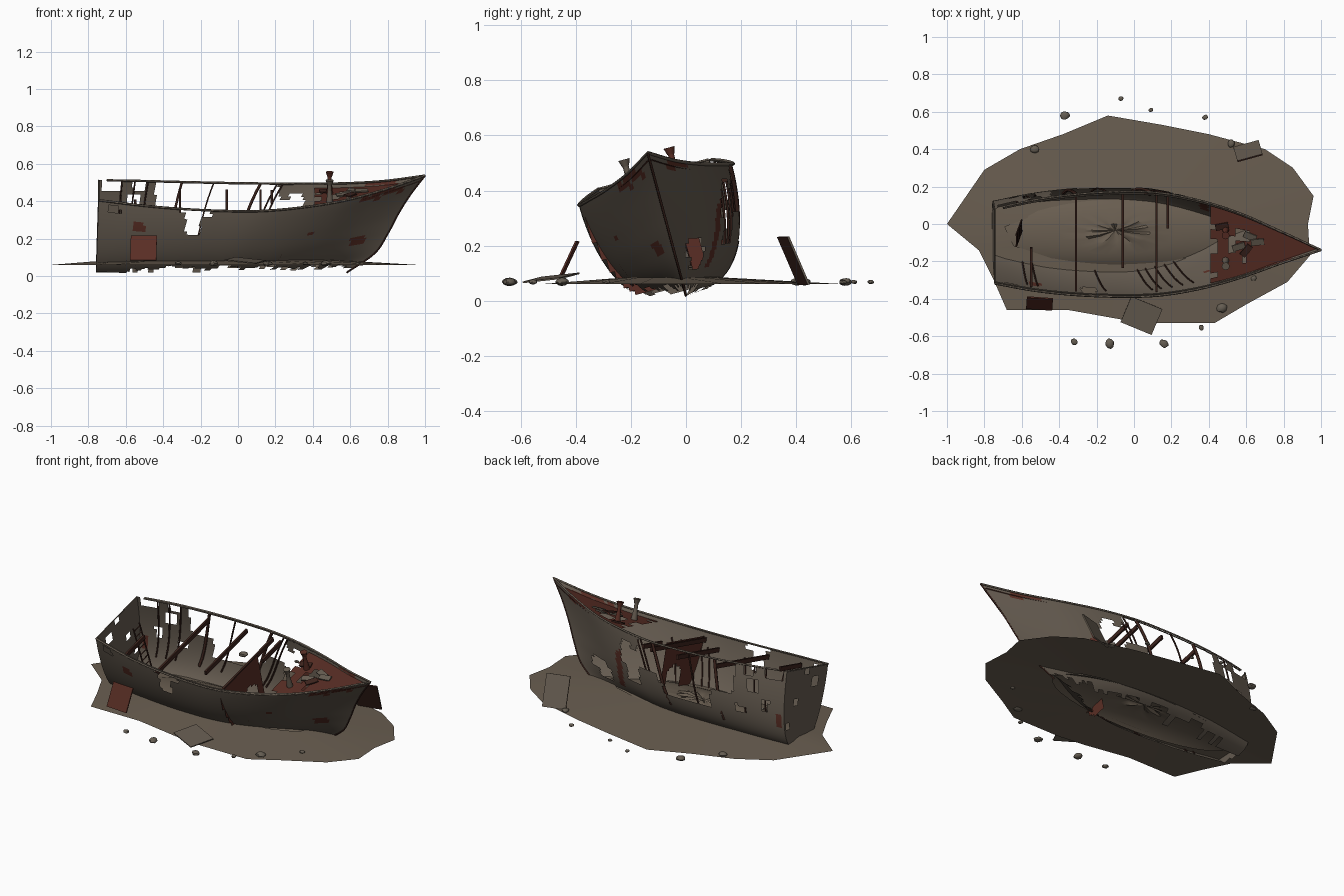
import bpy, bmesh, math, random
from mathutils import Matrix, Vector

random.seed(4)
if "Cube" in bpy.data.objects:
    bpy.data.objects.remove(bpy.data.objects["Cube"])


def material(name, rgb):
    m = bpy.data.materials.new(name)
    m.use_nodes = True
    m.diffuse_color = (*rgb, 1)
    bsdf = m.node_tree.nodes["Principled BSDF"]
    bsdf.inputs["Base Color"].default_value = (*rgb, 1)
    bsdf.inputs["Roughness"].default_value = 0.9
    return m


PLATE = material("weathered plating", (.13, .105, .08))
RUST = material("rust red", (.10, .027, .018))
DARK = material("dark rusted timber", (.045, .017, .012))
SAND = material("sand", (.14, .11, .08))
STONE = material("stone", (.13, .11, .085))

# The wreck heels over towards the front
HEEL = Matrix.Translation((0, 0, .018)) @ Matrix.Rotation(math.radians(15), 4, 'X')


def spline(vals, f):
    """Smooth curve through evenly spaced values, f from 0 to 1."""
    n = len(vals) - 1
    i = min(int(f * n), n - 1)
    t = f * n - i
    b, c = vals[i], vals[i + 1]
    a = vals[i - 1] if i else 2 * b - c
    d = vals[i + 2] if i + 2 <= n else 2 * c - b
    return b + .5 * t * (c - a + t * (2*a - 5*b + 4*c - d + t * (3*(b - c) + d - a)))


def sheer(u):
    return spline([.457, .441, .428, .42, .418, .428, .447, .484, .538], u)


def half_width(u):
    return max(0, spline([.207, .252, .279, .29, .285, .246, .18, .09, 0], u))


def hull_x(u, t):
    stern = -.76 + .015 * t
    return stern + u * (spline([.58, .73, .80, .855, .92, 1], t) - stern)


def hull(side, u, t, inset=1.0):
    """Local point on the hull; side is -1 (front) to 1 (back)."""
    q = .345 + .5 * max(0, (u - .6) / .4) ** 1.5
    section = (1 - (1 - t) ** 2) ** q
    return Vector((hull_x(u, t), side * inset * half_width(u) * section, t * sheer(u)))


def station(x):
    return (x + .745) / 1.745


def finish(name, bm, mats, smooth=False):
    me = bpy.data.meshes.new(name)
    bm.to_mesh(me)
    bm.free()
    ob = bpy.data.objects.new(name, me)
    bpy.context.collection.objects.link(ob)
    for m in mats:
        me.materials.append(m)
    if smooth:
        bpy.ops.object.select_all(action='DESELECT')
        ob.select_set(True)
        bpy.context.view_layer.objects.active = ob
        bpy.ops.object.shade_smooth_by_angle(angle=math.radians(35))


def sheet(name, point, nu, nv, keep, mats, tint=lambda c: 0, smooth=True, flip=False):
    """Grid of plates; keep() drops broken cells and tint() picks a colour."""
    bm = bmesh.new()
    g = [[bm.verts.new(HEEL @ point(i / nu, j / nv)) for j in range(nv + 1)]
         for i in range(nu + 1)]
    for i in range(nu):
        for j in range(nv):
            q = [g[i][j], g[i + 1][j], g[i + 1][j + 1], g[i][j + 1]]
            c = point((i + .5) / nu, (j + .5) / nv)
            if keep(c, i, j):
                f = bm.faces.new(q[::-1] if flip else q)
                f.material_index = tint(c)
    bmesh.ops.delete(bm, geom=[v for v in bm.verts if not v.link_faces], context='VERTS')
    finish(name, bm, mats, smooth)


def inside(c, rects):
    return any(a < c.x < b and lo < c.z < hi for a, b, lo, hi in rects)


def box(name, size, matrix, mats, tint=lambda n: 0):
    bm = bmesh.new()
    bmesh.ops.create_cube(bm, size=1, matrix=matrix @ Matrix.Diagonal((*size, 1)))
    bm.normal_update()
    for f in bm.faces:
        f.material_index = tint(f.normal)
    finish(name, bm, mats)


def tube(name, pts, r, mat):
    cu = bpy.data.curves.new(name, 'CURVE')
    cu.dimensions = '3D'
    cu.bevel_depth = r
    cu.bevel_resolution = 0
    cu.use_fill_caps = True
    s = cu.splines.new('POLY')
    s.points.add(len(pts) - 1)
    for p, co in zip(s.points, pts):
        p.co = (*(HEEL @ Vector(co)), 1)
    cu.materials.append(mat)
    ob = bpy.data.objects.new(name, cu)
    bpy.context.collection.objects.link(ob)
    bpy.ops.object.select_all(action='DESELECT')
    ob.select_set(True)
    bpy.context.view_layer.objects.active = ob
    bpy.ops.object.convert(target='MESH')


# Hull sides: missing plates and rust patches as x and height ranges
holes = {-1: [(-.28, -.2, .29, .5), (-.2, -.14, .385, .5), (-.32, -.28, .40, .43),
              (-.69, -.63, .40, .43)],
         1: [(-.44, .22, .25, .5), (-.3, .02, .14, .5), (-.1, .06, .2, .5), (-.73, -.62, .40, .5),
             (-.6, -.53, .3, .36), (-.56, -.5, .38, .5), (-.66, -.62, .2, .26), (-.52, -.46, .16, .2),
             (.5, .64, .13, .19), (.46, .57, .09, .15), (.2, .3, .14, .33), (.28, .35, .24, .38)]}
rusty = {-1: [(-.56, -.5, .29, .35), (.6, .68, .17, .22), (.37, .4, .26, .28),
              (.72, .88, .455, .49), (.66, .76, .43, .46)],
         1: [(.35, .40, .08, .3), (.62, .84, .455, .5), (-.745, -.71, .13, .2)]}
ragged = [.02 if k < 6 else random.uniform(.03, .06) for k in range(50)]
for side, label in ((-1, "front"), (1, "back")):
    sheet(label + "_hull_side", lambda u, t: hull(side, u, t ** 1.3), 96, 30,
          lambda c, i, j: (HEEL @ c).z > ragged[i // 2] and not inside(c, holes[side]),
          [PLATE, RUST], lambda c: int(inside(c, rusty[side])), flip=side > 0)

# Transom with a few missing plates
sheet("transom", lambda v, t: hull(2 * v - 1, 0, t), 20, 24,
      lambda c, i, j: (HEEL @ c).z > .03 and not (
          (3 < i < 7 and 17 < j < 21) or (12 < i < 15 and 12 < j < 15)
          or (8 < i < 11 and j > 21) or (16 < i < 19 and 5 < j < 8)),
      [PLATE], smooth=False, flip=True)

# Rails, stern rail and stem post
STEPS = [k / 40 for k in range(41)]
for side, label, first in ((-1, "front", 0), (1, "back", 1)):
    tube(label + "_rail", [hull(side, u, 1) for u in STEPS[first:]], .006, PLATE)
    tube(label + "_rail_edge", [hull(side, u, 1, .96) for u in STEPS[first:-1]], .004, PLATE)
tube("stern_rail", [hull(-1, 0, 1), hull(1, 0, 1)], .004, PLATE)
tube("stem_post", [hull(0, 1, t) for t in STEPS], .005, DARK)

# Ribs: full height on the open back side, stubs on the front side
for x in (-.62, -.55, -.48, -.3, -.13, .12, .21, .24):
    r = .009 if x in (-.3, .12) else .005
    tube("back_rib", [hull(1, station(x), .2 + .8 * k / 8, .97) for k in range(9)], r, DARK)
for x in (-.56, -.5, -.12, .14, .19, .25, .31, .37):
    tube("front_rib", [hull(-1, station(x), .2 + .6 * k / 8, .98) for k in range(9)], .004, DARK)

# Deck beams, some snapped short
for x, a, b in ((-.55, -1, -.1), (-.31, -1, 1), (-.06, -.5, 1), (.12, -1, 1), (.18, .3, 1)):
    u = station(x)
    w, h = half_width(u) * .96, sheer(u) - .045
    box("deck_beam", (.012, (b - a) * w, .026),
        HEEL @ Matrix.Translation((x, (a + b) / 2 * w, h)), [DARK])

# Broken bulkhead with a doorway
sheet("bulkhead", lambda v, t: Vector((.135, -.28 + .38 * v, .05 + .34 * t)), 22, 20,
      lambda c, i, j: abs(c.y) < half_width(.5) * (1 - (1 - c.z / .42) ** 2) ** .345
      and math.hypot((c.y + .02) / .075, max(0, c.z - .17) / .08) > 1,
      [RUST], smooth=False)


# Foredeck, ragged at its open edge
def foredeck(u, v):
    s = station(.41) + (.985 - station(.41)) * u
    p = hull(2 * v - 1, s, 1, .95)
    return Vector((p.x, p.y, p.z - .022))


deck_gaps = [(.50, .55, -.04, .04), (.55, .62, .02, .08), (.57, .60, -.1, -.02), (.41, .45, -.06, .02)]
sheet("foredeck", foredeck, 30, 16,
      lambda c, i, j: not any(a < c.x < b and lo < c.y < hi for a, b, lo, hi in deck_gaps)
      and not (i < 2 and j % 5 == 1), [RUST], smooth=False)
for x, y, a, mat in ((.56, -.01, .3, PLATE), (.62, .05, -.4, PLATE), (.6, -.03, .9, DARK),
                     (.66, .02, .1, PLATE), (.47, .1, .2, DARK)):
    box("deck_debris", (.07, .035, .008), HEEL @ Matrix.Translation((x, y, sheer(station(x)) - .012))
        @ Matrix.Rotation(a, 4, 'Z') @ Matrix.Rotation(.15, 4, 'X'), [mat])

# Two mooring bollards
for y, mat in ((.08, RUST), (-.09, PLATE)):
    bm = bmesh.new()
    for r1, r2, lo, hi in ((.019, .011, .41, .48), (.011, .011, .48, .51), (.013, .021, .51, .536)):
        bmesh.ops.create_cone(bm, cap_ends=True, segments=12, radius1=r1, radius2=r2, depth=hi - lo,
                              matrix=HEEL @ Matrix.Translation((.49, y, (lo + hi) / 2)))
    finish("bollard", bm, [mat], True)

# Ladder by the transom
for y in (-.01, .05):
    tube("ladder_side", [(-.6, y, .1), (-.63, y, .42)], .005, DARK)
for k in range(8):
    f = (k + .5) / 8
    tube("ladder_rung", [(-.6 - .03 * f, y, .1 + .32 * f) for y in (-.01, .05)], .004, DARK)

# Sand sheet around the hull
outline = [(-1, 0), (-.8, .29), (-.61, .4), (-.38, .48), (-.14, .58), (.15, .53), (.4, .48),
           (.7, .4), (.85, .3), (.96, .15), (.93, 0), (.94, -.17), (.82, -.31), (.6, -.43),
           (.43, -.53), (.1, -.53), (-.07, -.51), (-.35, -.46), (-.68, -.46), (-.75, -.3), (-.83, -.14)]
bm = bmesh.new()
rings = []
for x, y in outline:
    a = math.atan2((y + .045) / .17, (x + .08) / .62)
    inner = Vector((-.08 + .62 * math.cos(a), -.045 + .17 * math.sin(a), .085))
    rings.append((bm.verts.new((x, y, .06)), bm.verts.new(inner)))
for k, (o, i) in enumerate(rings):
    o2, i2 = rings[(k + 1) % len(rings)]
    bm.faces.new((o, i, i2, o2))
bmesh.ops.recalc_face_normals(bm, faces=bm.faces)
finish("sand_sheet", bm, [SAND], True)

# Sand drift inside the hull, creased around its middle
bm = bmesh.new()
N = 36
loops = []
for r, z in ((1, .07), (.8, .09), (.5, .108), (.28, .12), (.16, .125)):
    loops.append([bm.verts.new((-.09 + .63 * r * math.cos(k * math.tau / N),
                               -.043 + (.19 + .1 * (1 - r)) * r * math.sin(k * math.tau / N),
                               z + (random.uniform(-.012, .012) if r < .2 else 0))) for k in range(N)])
for A, B in zip(loops, loops[1:]):
    for k in range(N):
        bm.faces.new((A[k], A[(k + 1) % N], B[(k + 1) % N], B[k]))
mid = bm.verts.new((-.1, -.035, .118))
for k in range(N):
    bm.faces.new((loops[-1][k], loops[-1][(k + 1) % N], mid))
finish("sand_drift", bm, [SAND], True)

# Fallen plates: two propped up, one lying flat
box("front_propped_plate", (.14, .145, .007), Matrix.Translation((-.505, -.425, .15))
    @ Matrix.Rotation(-.07, 4, 'Z') @ Matrix.Rotation(math.radians(65), 4, 'X'), [RUST])
box("back_propped_plate", (.14, .19, .008), Matrix.Translation((.61, .39, .145))
    @ Matrix.Rotation(.27, 4, 'Z') @ Matrix.Rotation(math.radians(-66), 4, 'X'),
    [DARK, PLATE], lambda n: int(n.y > .2))
box("flat_plate", (.18, .15, .006), Matrix.Translation((.04, -.49, .083))
    @ Matrix.Rotation(-.4, 4, 'Z') @ Matrix.Rotation(.1, 4, 'X') @ Matrix.Rotation(.1, 4, 'Y'), [PLATE])

# Scattered stones
for x, y, r in ((-.37, .58, .027), (-.53, .4, .024), (-.07, .67, .014), (.09, .61, .013),
                (.38, .57, .016), (.52, .43, .022), (-.32, -.63, .019), (-.13, -.64, .027),
                (.16, -.64, .025), (.36, -.555, .016), (.47, -.45, .028), (.64, -.29, .016)):
    bm = bmesh.new()
    bmesh.ops.create_icosphere(bm, subdivisions=2, radius=r)
    for v in bm.verts:
        v.co *= random.uniform(.9, 1.1)
    bmesh.ops.transform(bm, verts=bm.verts, matrix=Matrix.Translation((x, y, .068))
                        @ Matrix.Rotation(random.random() * 6, 4, 'Z') @ Matrix.Diagonal((1, .85, .55, 1)))
    finish("stone", bm, [STONE], True)
